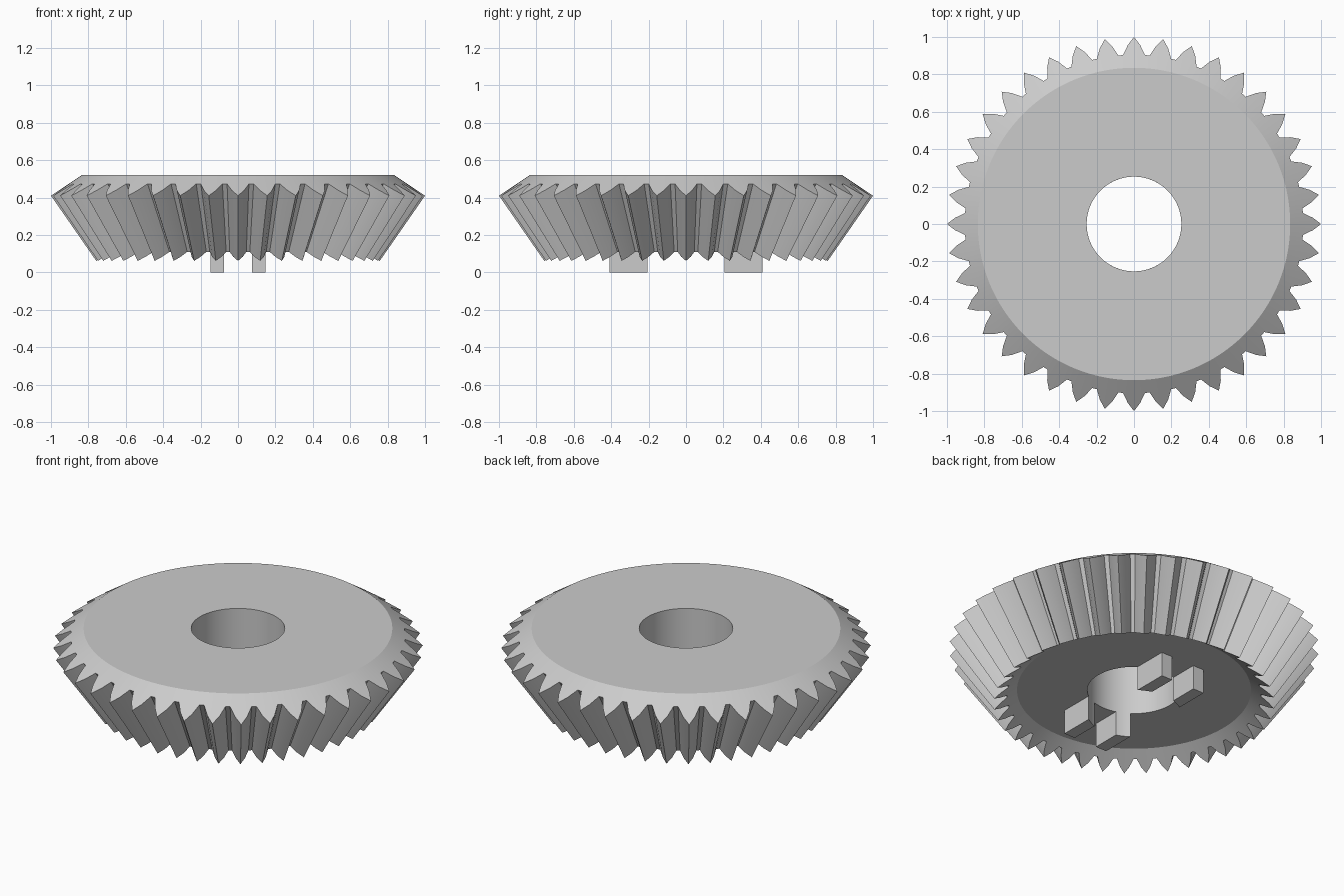
import bpy, bmesh, math

if "Cube" in bpy.data.objects:
    bpy.data.objects.remove(bpy.data.objects["Cube"])

TEETH = 40
HOLE = 0.253
FACE_R, FACE_Z = 0.835, 0.52     # flat face edge
SLOPE = (0.52 - 0.41) / (1 - FACE_R)
APEX_Z, SHRINK = -1.03, 0.758    # teeth converge toward this apex

steel = bpy.data.materials.new("plain grey")
steel.use_nodes = True
grey = (0.6, 0.6, 0.6, 1)
steel.diffuse_color = grey
steel.node_tree.nodes["Principled BSDF"].inputs["Base Color"].default_value = grey


def finish(name, bm):
    bmesh.ops.recalc_face_normals(bm, faces=bm.faces)
    mesh = bpy.data.meshes.new(name)
    bm.to_mesh(mesh)
    bm.free()
    mesh.materials.append(steel)
    ob = bpy.data.objects.new(name, mesh)
    bpy.context.collection.objects.link(ob)
    bpy.ops.object.select_all(action='DESELECT')
    ob.select_set(True)
    bpy.context.view_layer.objects.active = ob
    bpy.ops.object.shade_smooth_by_angle(angle=math.radians(20))
    return ob


# One tooth: (angle in degrees from the tip, radius)
tooth = [(-3.7, 0.905), (-2.0, 0.957), (0, 1.0), (2.0, 0.957), (3.7, 0.905)]
outline = [(math.radians(t * 360 / TEETH + a), r)
           for t in range(TEETH) for a, r in tooth]


def small_end(r, z):
    return r * SHRINK, APEX_Z + (z - APEX_Z) * SHRINK


# Gear body: closed loop of rings around the axis
bm = bmesh.new()


def ring(section):
    verts = []
    for a, r_tooth in outline:
        r, z = section(r_tooth)
        verts.append(bm.verts.new((r * math.cos(a), r * math.sin(a), z)))
    return verts


under_z = small_end(FACE_R, FACE_Z)[1]


def tooth_end(r):
    return r, FACE_Z - (r - FACE_R) * SLOPE


rings = [ring(s) for s in (
    lambda r: (HOLE, FACE_Z),
    lambda r: (FACE_R, FACE_Z),
    tooth_end,
    lambda r: small_end(*tooth_end(r)),
    lambda r: small_end(FACE_R, FACE_Z),
    lambda r: (HOLE, under_z))]
n = len(outline)
for k, low in enumerate(rings):
    high = rings[(k + 1) % len(rings)]
    for i in range(n):
        j = (i + 1) % n
        bm.faces.new((low[i], low[j], high[j], high[i]))
finish("bevel_gear_body", bm)

# Four drive keys below, their inner ends following the bore
X_IN, X_OUT, Y_OUT = 0.075, 0.147, 0.41
for y_name, sy in (("front", -1), ("back", 1)):
    for x_name, sx in (("left", 1), ("right", -1)):
        bm = bmesh.new()
        xs = [X_IN + (X_OUT - X_IN) * i / 6 for i in range(7)]
        points = [(x, math.sqrt(HOLE ** 2 - x * x)) for x in xs]
        points += [(X_OUT, Y_OUT), (X_IN, Y_OUT)]
        base = bm.faces.new([bm.verts.new((sx * x, sy * y, 0)) for x, y in points])
        top = bmesh.ops.extrude_face_region(bm, geom=[base], use_keep_orig=True)
        for v in top["geom"]:
            if isinstance(v, bmesh.types.BMVert):
                v.co.z = under_z + 0.005
        finish(f"drive_key_{y_name}_{x_name}", bm)
